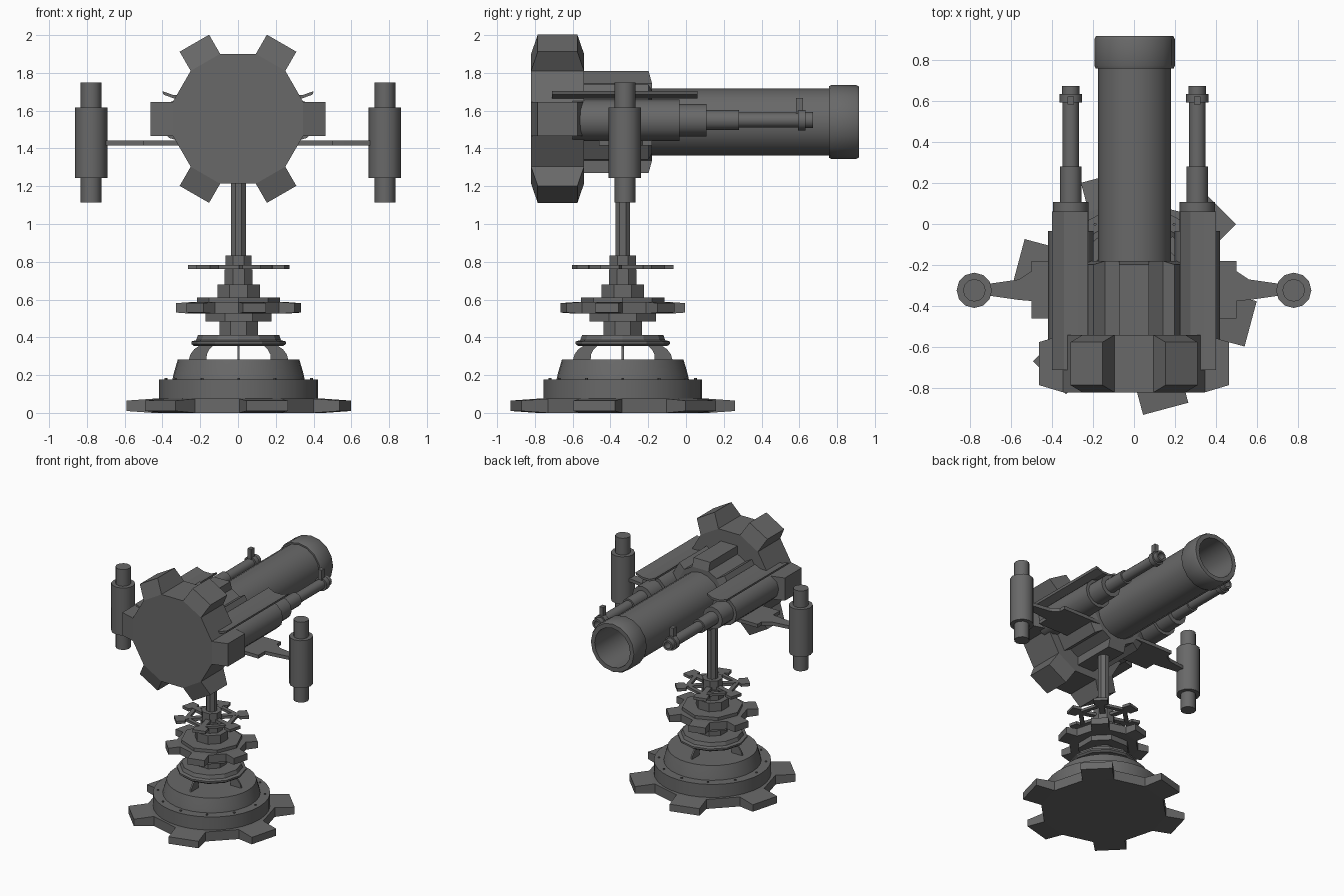
import bpy, bmesh, math
from mathutils import Matrix, Vector

if "Cube" in bpy.data.objects:
    bpy.data.objects.remove(bpy.data.objects["Cube"])

grey = bpy.data.materials.new("dark grey metal")
grey.diffuse_color = (0.14, 0.14, 0.14, 1)
grey.use_nodes = True
grey.node_tree.nodes["Principled BSDF"].inputs["Base Color"].default_value = grey.diffuse_color
T, R = Matrix.Translation, Matrix.Rotation
FORWARD = R(math.radians(-90), 4, 'X')      # local z becomes +y
BASE = T((0.003, -0.335, 0))


def finish(name, bm, mat=Matrix(), smooth=True):
    bmesh.ops.recalc_face_normals(bm, faces=bm.faces)
    bm.transform(mat)
    me = bpy.data.meshes.new(name)
    bm.to_mesh(me)
    bm.free()
    me.materials.append(grey)
    if smooth:
        me.shade_smooth()
        me.set_sharp_from_angle(angle=math.radians(35))
    ob = bpy.data.objects.new(name, me)
    bpy.context.collection.objects.link(ob)
    return ob


def lathe(name, profile, sides, mat=Matrix(), rot=0.0, smooth=True):
    """Revolve (radius, height) points round local z."""
    bm = bmesh.new()
    rings = []
    for r, h in profile:
        if r < 1e-5:
            rings.append([bm.verts.new((0, 0, h))] * sides)
        else:
            rings.append([bm.verts.new((r * math.cos(rot + i * math.tau / sides),
                                        r * math.sin(rot + i * math.tau / sides), h)) for i in range(sides)])
    for a, b in zip(rings, rings[1:]):
        for i in range(sides):
            j = (i + 1) % sides
            bm.faces.new(list(dict.fromkeys((a[i], a[j], b[j], b[i]))))
    return finish(name, bm, mat, smooth)


def gear(name, root, tip, half, z0, z1, slope, mat, rot=0.0):
    """Six-toothed plate whose teeth thin slightly towards the tips."""
    bm = bmesh.new()
    layers = []
    for z, zt in ((z0, z0 + slope), (z1, z1 - slope)):
        ring = []
        for k in range(6):
            turn = R(rot + k * math.pi / 3, 4, 'Z')
            for p in ((root, -half, z), (tip, -half, zt), (tip, half, zt), (root, half, z)):
                ring.append(bm.verts.new(turn @ Vector(p)))
        bm.faces.new([v for i, v in enumerate(ring) if i % 4 in (0, 3)])
        for k in range(6):
            bm.faces.new(ring[4 * k:4 * k + 4])
        layers.append(ring)
    lo, hi = layers
    for i in range(24):
        j = (i + 1) % 24
        bm.faces.new((lo[i], lo[j], hi[j], hi[i]))
    return finish(name, bm, mat, False)


def slab(name, outline, z0, z1, mat=Matrix()):
    """Extrude an x-y outline from z0 to z1."""
    bm = bmesh.new()
    f = bm.faces.new([bm.verts.new((x, y, z0)) for x, y in outline])
    ext = bmesh.ops.extrude_face_region(bm, geom=[f])
    bmesh.ops.translate(bm, verts=[g for g in ext["geom"] if isinstance(g, bmesh.types.BMVert)], vec=(0, 0, z1 - z0))
    return finish(name, bm, mat, False)


def rect(x0, x1, y0, y1):
    return [(x0, y0), (x1, y0), (x1, y1), (x0, y1)]


# Stepped base
tooth_turn = math.radians(45)
gear("base_gear", 0.44, 0.585, 0.114, 0, 0.075, 0.01, BASE, tooth_turn)
lathe("base_drum", [(0.42, 0.07), (0.42, 0.178), (0.35, 0.178), (0.343, 0.21), (0.322, 0.282),
                    (0.26, 0.282), (0, 0.282)], 32, BASE)
for k in range(12):
    lathe("base_bolt", [(0.008, 0.175), (0.008, 0.186), (0, 0.186)], 6,
          BASE @ R(k * math.pi / 6, 4, 'Z') @ T((0.385, 0, 0)))
for k in range(4):
    slab("arched_rib", [(0.17, 0.275), (0.265, 0.275), (0.255, 0.31), (0.235, 0.337), (0.2, 0.36),
                        (0.13, 0.36), (0.155, 0.335), (0.168, 0.31)], -0.006, 0.006,
         BASE @ R(k * math.pi / 2, 4, 'Z') @ R(math.pi / 2, 4, 'X'))

# Stacked collars and gear under the post
lathe("lower_collar", [(0, 0.353), (0.235, 0.353), (0.25, 0.365), (0.25, 0.378), (0.225, 0.385),
                       (0.215, 0.413), (0, 0.413)], 12, BASE, smooth=False)
lathe("lower_neck", [(0.11, 0.41), (0.11, 0.485)], 8, BASE, math.pi / 8, False)
lathe("gear_seat", [(0, 0.483), (0.19, 0.483), (0.19, 0.53)], 8, BASE, math.pi / 8, False)
gear("middle_gear", 0.24, 0.325, 0.064, 0.525, 0.587, 0.006, BASE, tooth_turn)
lathe("upper_collar", [(0.22, 0.585), (0.22, 0.612), (0, 0.612)], 8, BASE, smooth=False)
lathe("upper_neck", [(0.122, 0.61), (0.122, 0.68), (0.08, 0.68), (0.08, 0.76),
                     (0.075, 0.76), (0.075, 0.832), (0, 0.832)], 8, BASE, math.pi / 8, False)

# Spoked handwheel
lathe("wheel_rim", [(0.165, 0.762), (0.2, 0.762), (0.2, 0.782), (0.165, 0.782), (0.165, 0.762)],
      6, BASE, tooth_turn, False)
for k in range(6):
    slab("wheel_spoke", [(0.05, -0.02), (0.19, -0.02), (0.2, -0.05), (0.265, -0.05),
                         (0.265, 0.05), (0.2, 0.05), (0.19, 0.02), (0.05, 0.02)], 0.761, 0.783,
         BASE @ R(tooth_turn + k * math.pi / 3, 4, 'Z'))
lathe("post", [(0.042, 0.8), (0.042, 1.4)], 8, BASE, math.pi / 8, False)

# Main body: rear gear, ridged housing and hollow tube
gear("rear_gear", 0.345, 0.462, 0.09, -0.82, -0.54, 0.035, T((0, 0, 1.557)) @ FORWARD)
gear("ridged_housing", 0.205, 0.27, 0.072, -0.56, -0.18, 0.018, T((0, 0, 1.54)) @ FORWARD, math.pi / 2)
lathe("main_tube", [(0.178, -0.3), (0.178, 0.757), (0.19, 0.757), (0.196, 0.772), (0.196, 0.9),
                    (0.188, 0.915), (0.155, 0.915), (0.15, 0.3), (0, 0.3)], 16, T((0.003, 0, 1.54)) @ FORWARD)

for s, side in ((-1, "left"), (1, "right")):
    # Side barrel with ringed muzzle and sight
    lathe(side + "_barrel", [(0, -0.6), (0.11, -0.6), (0.11, -0.035), (0.086, -0.035), (0.086, 0.108),
                             (0.053, 0.108), (0.053, 0.28), (0.04, 0.28), (0.04, 0.592), (0.054, 0.592),
                             (0.054, 0.633), (0.042, 0.633), (0.042, 0.672), (0.026, 0.672), (0.026, 0.6),
                             (0, 0.6)], 12, T((s * 0.308, 0, 1.55)) @ FORWARD)
    slab(side + "_sight", rect(s * 0.308 - 0.016, s * 0.308 + 0.016, 0.582, 0.62), 1.58, 1.668)
    # Curved plate above the barrel
    slab(side + "_top_plate", [(s * x, -z) for x, z in (
        (0.225, 1.69), (0.275, 1.665), (0.34, 1.665), (0.395, 1.685),
        (0.40, 1.703), (0.34, 1.682), (0.275, 1.682), (0.225, 1.705))], -0.71, 0.06, FORWARD)
    # Support arm and upright canister
    slab(side + "_arm", [(s * x, y) for x, y in (
        (0.1, -0.46), (0.5, -0.46), (0.5, -0.375), (0.56, -0.37), (0.7, -0.35), (0.76, -0.345),
        (0.76, -0.295), (0.7, -0.29), (0.56, -0.27), (0.5, -0.23), (0.5, -0.18), (0.1, -0.18))], 1.415, 1.442)
    lathe(side + "_canister", [(0, 1.115), (0.055, 1.115), (0.055, 1.243), (0.086, 1.243), (0.086, 1.618),
                               (0.055, 1.618), (0.055, 1.75), (0, 1.75)], 12, T((s * 0.778, -0.323, 0)))
